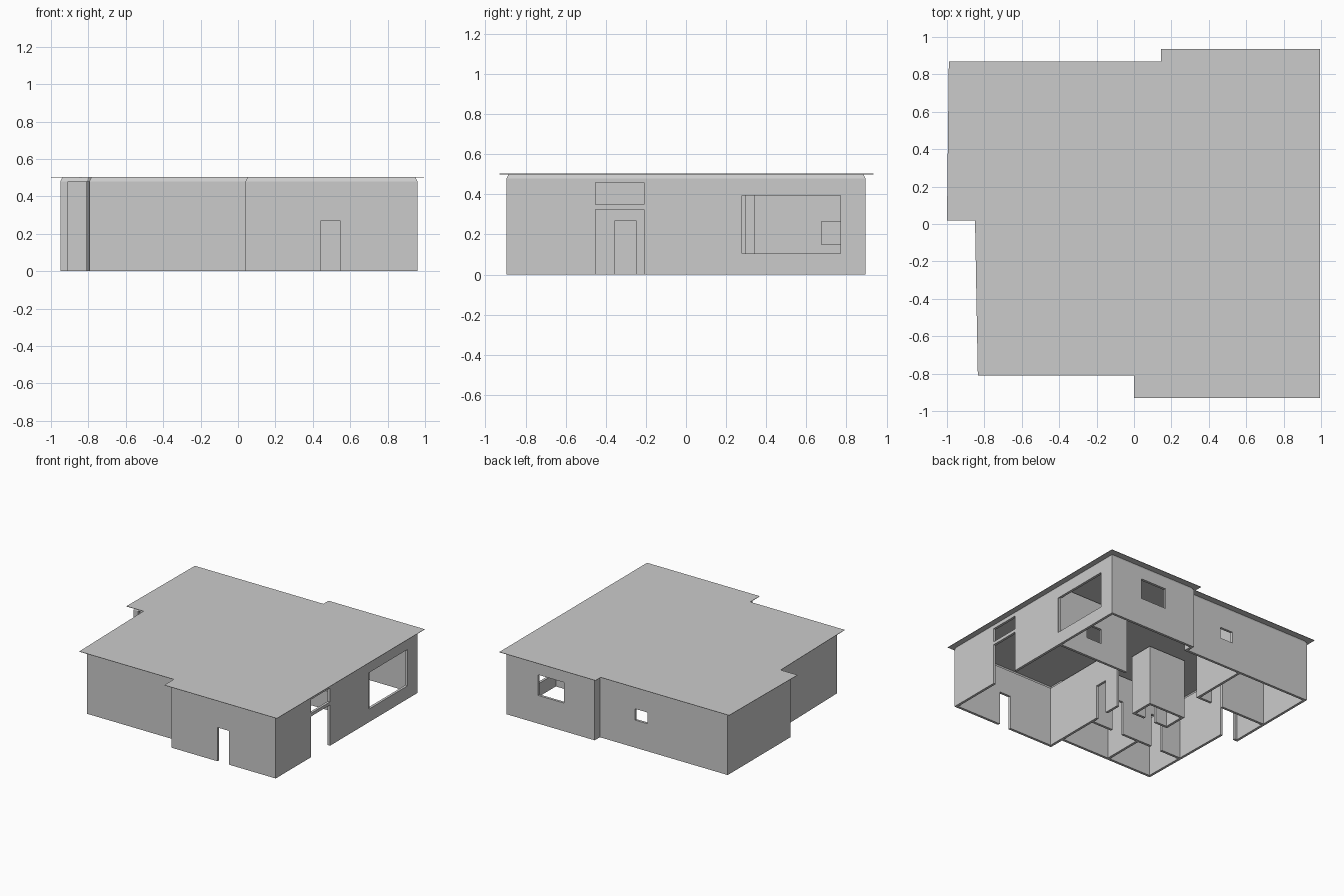
import bpy, bmesh
from mathutils import Vector

if "Cube" in bpy.data.objects:
    bpy.data.objects.remove(bpy.data.objects["Cube"])

T = 0.02      # wall thickness
H = 0.48      # wall height


def finish(bm, name):
    bmesh.ops.recalc_face_normals(bm, faces=bm.faces)
    me = bpy.data.meshes.new(name)
    bm.to_mesh(me)
    bm.free()
    ob = bpy.data.objects.new(name, me)
    bpy.context.collection.objects.link(ob)
    return ob


def extrude(bm, vec):
    res = bmesh.ops.extrude_face_region(bm, geom=bm.faces[:], use_keep_orig=True)
    moved = [g for g in res["geom"] if isinstance(g, bmesh.types.BMVert)]
    bmesh.ops.translate(bm, verts=moved, vec=vec)


def wall(name, p0, p1, holes=(), t=T):
    """Wall from p0 to p1, thickened to its left. Holes: (start, end, bottom, top) along it."""
    a, b = Vector((*p0, 0)), Vector((*p1, 0))
    length = (b - a).length
    d = (b - a).normalized()
    us = sorted({0, length, *(u for h in holes for u in h[:2])})
    zs = sorted({0, H, *(z for h in holes for z in h[2:])})
    bm = bmesh.new()
    grid = {}

    def vert(u, z):
        if (u, z) not in grid:
            grid[u, z] = bm.verts.new(a + d * u + Vector((0, 0, z)))
        return grid[u, z]

    for u0, u1 in zip(us, us[1:]):
        for z0, z1 in zip(zs, zs[1:]):
            um, zm = (u0 + u1) / 2, (z0 + z1) / 2
            if any(h[0] < um < h[1] and h[2] < zm < h[3] for h in holes):
                continue
            bm.faces.new([vert(u0, z0), vert(u1, z0), vert(u1, z1), vert(u0, z1)])
    extrude(bm, Vector((-d.y, d.x, 0)) * t)
    return finish(bm, name)


def outline_face(points, z):
    bm = bmesh.new()
    bm.faces.new([bm.verts.new((x, y, z)) for x, y in points])
    return bm


# Flat overhanging roof sheet
bm = outline_face([(-0.99, 0.87), (-1.0, 0.02), (-0.85, 0.02), (-0.835, -0.81), (0, -0.81),
                   (0, -0.93), (0.995, -0.93), (0.995, 0.935), (0.145, 0.935), (0.145, 0.87)], 0.5)
extrude(bm, Vector((0, 0, 0.003)))
finish(bm, "roof")

# Bevelled ceiling between wall tops and roof
bm = outline_face([(-0.95, 0.83), (-0.95, 0.04), (-0.81, 0.04), (-0.795, -0.77), (0.04, -0.77),
                   (0.04, -0.895), (0.96, -0.895), (0.96, 0.895), (0.18, 0.895), (0.18, 0.83)], H)
bm.normal_update()
bmesh.ops.inset_region(bm, faces=bm.faces[:], thickness=0.015, depth=0.0195, use_boundary=True)
finish(bm, "ceiling")

# Outer walls, counter-clockwise so thickness goes inward
wall("front_wall", (0.04, -0.895), (0.96, -0.895), [(0.405, 0.505, 0, 0.27)])
wall("right_wall", (0.96, -0.895), (0.96, 0.895),
     [(0.445, 0.685, 0, 0.325), (0.445, 0.685, 0.35, 0.46), (1.175, 1.665, 0.105, 0.395)])
wall("back_wall_right", (0.96, 0.895), (0.18, 0.895), [(0.28, 0.51, 0.225, 0.39)])
wall("back_step", (0.18, 0.895), (0.18, 0.83 - T))
wall("back_wall_left", (0.18, 0.83), (-0.95, 0.83), [(0.31, 0.42, 0.22, 0.31)])
wall("left_wall_rear", (-0.95, 0.83), (-0.95, 0.04))
wall("entrance_stub", (-0.95, 0.04), (-0.91, 0.04))
wall("left_wall_front", (-0.81, 0.04), (-0.795, -0.77))
wall("front_wall_left", (-0.795, -0.77), (0.04 + T, -0.77))
wall("front_step", (0.04, -0.77), (0.04, -0.895))

# Inner partitions
DOOR = 0.27
wall("living_partition", (0.04 + T, -0.88), (0.04 + T, -0.12), [(0.525, 0.63, 0, DOOR)])
wall("hatch_partition", (0.32, 0.28), (0.95, 0.28), [(0.24, 0.38, 0.15, DOOR)])
wall("kitchen_partition", (-0.31, 0.34), (-0.31, 0.82), [(0.335, 0.43, 0.15, 0.265)])
wall("hall_partition", (-0.94, 0.34), (-0.31, 0.34), [(0.4, 0.5, 0, DOOR)])
wall("bedroom_partition", (-0.79, -0.43), (0.04, -0.43),
     [(0.18, 0.28, 0, DOOR), (0.55, 0.65, 0, DOOR)])
wall("bedroom_divider", (-0.38, -0.76), (-0.38, -0.43))
wall("bath_back", (-0.43, 0.04), (-0.10, 0.04))
wall("bath_right", (-0.10, -0.14), (-0.10, 0.05))
wall("bath_left", (-0.41, -0.14), (-0.41, 0.05))
wall("bath_front", (-0.43, -0.14), (-0.10, -0.14), [(0.12, 0.22, 0, DOOR)])
